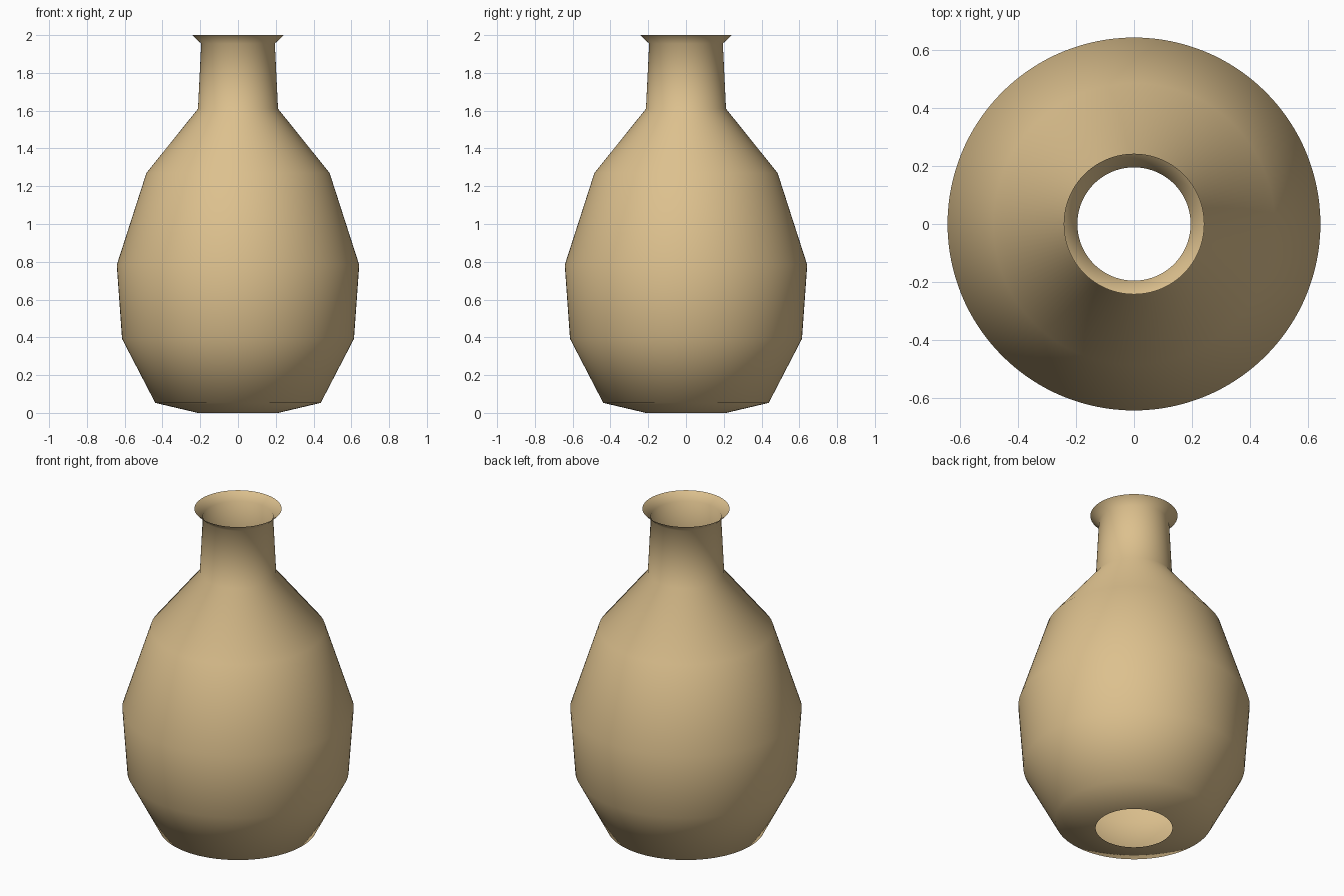
import bpy, bmesh, math

if "Cube" in bpy.data.objects:
    bpy.data.objects.remove(bpy.data.objects["Cube"])

# Vase outline: (radius, height) from the open base up to the flared lip
PROFILE = [(0.213, 0.0), (0.438, 0.053), (0.614, 0.392), (0.642, 0.783),
           (0.485, 1.27), (0.212, 1.61), (0.195, 1.955), (0.242, 2.0)]
SIDES = 128

# Lathe the outline into a thin open shell
bm = bmesh.new()
rings = []
for r, z in PROFILE:
    rings.append([bm.verts.new((r * math.cos(2 * math.pi * i / SIDES),
                                r * math.sin(2 * math.pi * i / SIDES), z))
                  for i in range(SIDES)])
for low, high in zip(rings, rings[1:]):
    for i in range(SIDES):
        j = (i + 1) % SIDES
        face = bm.faces.new((low[i], low[j], high[j], high[i]))
        face.smooth = True
mesh = bpy.data.meshes.new("vase")
bm.to_mesh(mesh)
bm.free()

vase = bpy.data.objects.new("vase", mesh)
bpy.context.collection.objects.link(vase)

# Tan clay
clay = bpy.data.materials.new("clay")
clay.diffuse_color = (0.72, 0.53, 0.27, 1.0)
clay.use_nodes = True
clay.node_tree.nodes["Principled BSDF"].inputs["Base Color"].default_value = clay.diffuse_color
mesh.materials.append(clay)
